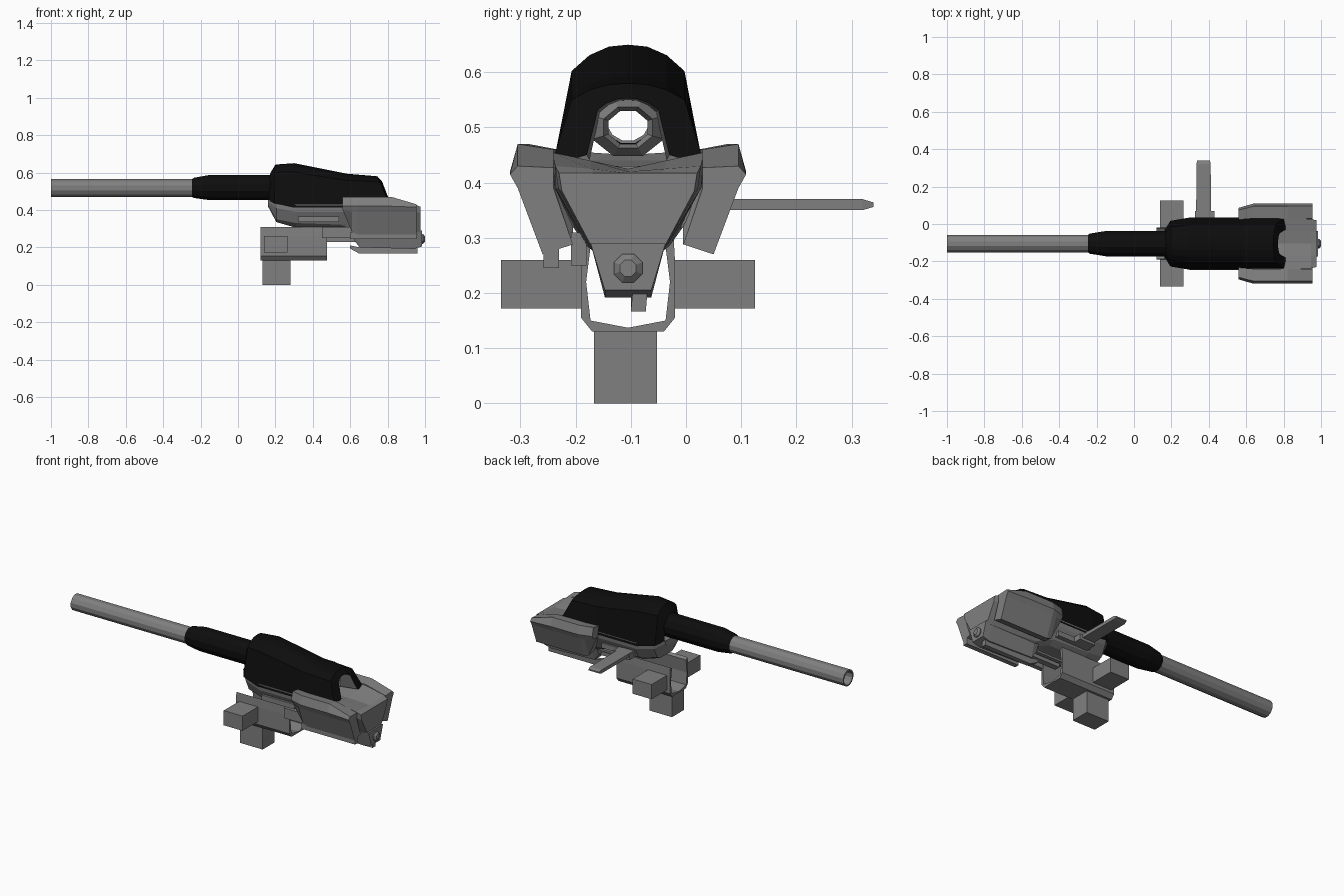
import bpy, bmesh, math

if "Cube" in bpy.data.objects:
    bpy.data.objects.remove(bpy.data.objects["Cube"])

AXIS = -0.105  # y of the gun's plane of symmetry


def material(name, rgb):
    m = bpy.data.materials.new(name)
    m.diffuse_color = (*rgb, 1)
    m.use_nodes = True
    m.node_tree.nodes["Principled BSDF"].inputs["Base Color"].default_value = m.diffuse_color
    return m


GREY = material("metal grey", (0.215, 0.215, 0.215))
BLACK = material("matte black", (0.004, 0.004, 0.004))


def loft(name, rings, mat, closed=True, caps=True):
    """Skin equal-length rings of (x, y, z) points."""
    bm = bmesh.new()
    rows = [[bm.verts.new(p) for p in r] for r in rings]
    n = len(rows[0])
    for a, b in zip(rows, rows[1:]):
        for i in range(n if closed else n - 1):
            j = (i + 1) % n
            bm.faces.new((a[i], a[j], b[j], b[i]))
    if caps:
        bm.faces.new(rows[0])
        bm.faces.new(rows[-1])
    bmesh.ops.recalc_face_normals(bm, faces=bm.faces)
    me = bpy.data.meshes.new(name)
    bm.to_mesh(me)
    bm.free()
    me.materials.append(mat)
    ob = bpy.data.objects.new(name, me)
    bpy.context.collection.objects.link(ob)
    return ob


def box(name, x, y, z, mat=GREY):
    return loft(name, [[(u, y[0], z[0]), (u, y[1], z[0]), (u, y[1], z[1]), (u, y[0], z[1])] for u in x], mat)


def circle(x, r, zc, n=12, rz=None):
    rz = rz or r
    return [(x, AXIS + r * math.cos(math.tau * (i + .5) / n),
             zc + rz * math.sin(math.tau * (i + .5) / n)) for i in range(n)]


def mirrored(half):
    """Half outline (x, w, z) ending or starting on the axis -> whole outline."""
    left = [(x, AXIS - w, z) for x, w, z in half]
    right = [(x, AXIS + w, z) for x, w, z in reversed(half) if w > 0]
    return left + right


# Barrel: open tube running right through to the breech
loft("barrel", [circle(.7, .040, .515), circle(-1, .040, .515),
                circle(-1, .049, .517), circle(.7, .049, .517)], GREY, caps=False)
loft("barrel_sleeve", [circle(-.25, .047, .517), circle(-.235, .056, .518), circle(-.15, .070, .52),
                       circle(.18, .070, .52)], BLACK, caps=False)

# Black canopy: arch sections (x at legs, x at crown, half width, bottom, top)
ARCH = [(1, 0), (.87, .38), (.73, .8), (.5, .92), (.25, .985), (0, 1)]


def arch(xl, xc, w, zb, zt):
    return mirrored([(xl + (xc - xl) * g, w * f, zb + (zt - zb) * g) for f, g in ARCH])


opening = arch(.81, .77, .075, .45, .553)
loft("canopy", [arch(.165, .17, .075, .45, .592), arch(.195, .2, .122, .435, .643),
                arch(.3, .3, .14, .412, .65), arch(.58, .58, .14, .412, .594),
                arch(.81, .745, .14, .43, .58), opening],
     BLACK, closed=False, caps=False)

# Breech recess seen through the rear opening
loft("breech_recess", [opening, arch(.7, .7, .07, .44, .55)], GREY, closed=False, caps=False)
loft("breech_ring", [circle(.69, .07, .50, 8, .056), circle(.72, .048, .50, 8, .04),
                     circle(.70, .038, .50, 8, .032)], GREY, caps=False)


# Hull: half outline from the deck centre round to the keel
def hull(x, wt, zdeck, zedge, zmid, wlow, zlow, zbot):
    return mirrored([(x, 0, zdeck), (x, wt * .5, (zdeck + zedge) / 2), (x, wt, zedge),
                     (x, wt * .96, zmid), (x, wlow, zlow), (x, wlow * .65, zbot), (x, 0, zbot)][::-1])[:-0 or None]


def hull_ring(*a):
    ring = hull(*a)
    return ring


loft("front_hull", [hull_ring(.16, .075, .45, .455, .44, .06, .425, .42),
                    hull_ring(.205, .118, .44, .44, .41, .085, .35, .335),
                    hull_ring(.31, .138, .43, .43, .39, .10, .33, .305),
                    hull_ring(.60, .138, .43, .43, .39, .10, .32, .30)], GREY)
loft("rear_hull", [hull_ring(.55, .138, .42, .43, .39, .10, .32, .30),
                   hull_ring(.65, .138, .42, .44, .39, .075, .285, .265),
                   hull_ring(.81, .138, .425, .455, .39, .068, .28, .265),
                   hull_ring(.945, .132, .42, .43, .39, .066, .28, .265),
                   hull_ring(.975, .125, .417, .417, .385, .064, .28, .265)], GREY)

# Keel under the rear hull, with rail, plug and link rods
loft("keel", [[(x, AXIS + s * w, z) for s, w, z in
               ((-1, .068, .29), (1, .068, .29), (1, .042, zb), (-1, .042, zb))]
              for x, zb in ((.62, .24), (.65, .20), (.94, .192), (.985, .205))], GREY)
loft("keel_rail", [[(x, y, z) for y, z in ((-.1, za), (-.073, za), (-.07, zb), (-.097, zb))]
                   for x, za, zb in ((.60, .193, .21), (.65, .166, .2), (.96, .166, .2))], GREY)
loft("rear_plug", [circle(.95, .028, .245, 8), circle(.99, .028, .245, 8), circle(1, .016, .245, 8)], GREY)
box("link_rod", (.44, .66), (-.12, -.085), (.228, .25))
box("upper_link_rod", (.44, .66), (-.13, -.075), (.258, .27))
box("side_rod", (.60, .955), (-.258, -.23), (.245, .28))
box("inner_side_rod", (.45, .70), (-.208, -.18), (.25, .31))

# Armoured cheeks on both sides of the rear hull
CHEEK = [(.135, .46), (.20, .47), (.214, .42), (.20, .39), (.155, .27), (.10, .288), (.135, .39)]
for side, label in ((-1, "right"), (1, "left")):
    rings = []
    for x, top, low, shrink in ((.56, .47, .40, .8), (.61, .47, .28, .93), (.64, .47, .27, 1),
                                (.82, .47, .27, 1), (.955, .43, .27, 1)):
        rings.append([(x, AXIS + side * (.10 + (w - .10) * shrink), min(max(z, low), top - (.47 - z) * .3
                      if z > .41 else z if z > low else low)) for w, z in CHEEK])
    loft("cheek_" + label, rings, GREY)
    # Side rail below the canopy and trunnion block
    box("side_rail_" + label, (.32, .54), sorted((AXIS + side * .08, AXIS + side * .132)), (.335, .365))
    box("trunnion_" + label, (.14, .265), sorted((AXIS + side * .08, AXIS + side * .23)), (.172, .26))

# Mount: U-shaped cradle on a square post
U = [(.066, .31), (.082, .31), (.085, .26), (.085, .155), (.065, .13)]
INNER = [(.066, .30), (.076, .22), (.068, .15), (0, .137)]
outline = ([(-w, z) for w, z in U[1:]] + [(w, z) for w, z in reversed(U[1:])] +
           [(w, z) for w, z in INNER] + [(-w, z) for w, z in reversed(INNER[:-1])])
loft("cradle", [[(x, AXIS + w, z) for w, z in outline] for x in (.12, .475)], GREY)
box("mount_post", (.13, .28), (-.167, -.053), (0, .135))

# Charging handle sticking out to the left
box("handle_base", (.325, .43), (-.03, .07), (.335, .368))
loft("handle", [[(.372 + s * h, y, .36 + t * v) for s, t in ((-1, -1), (1, -1), (1, 1), (-1, 1))]
                for y, h, v in ((0, .04, .01), (.32, .038, .01), (.34, .034, .004))], GREY)
